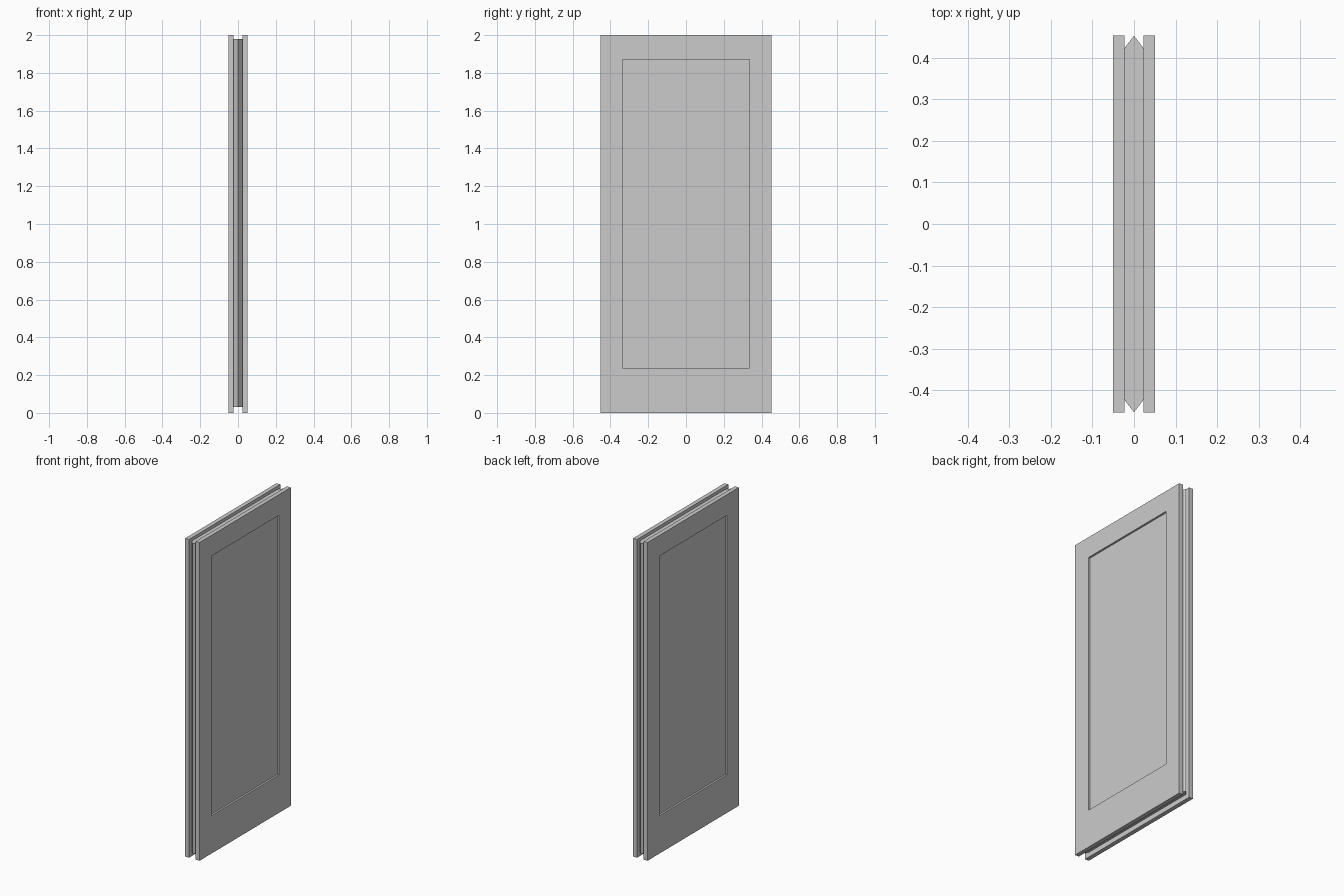
import bpy, bmesh

if "Cube" in bpy.data.objects:
    bpy.data.objects.remove(bpy.data.objects["Cube"])

HALF_W, HEIGHT = 0.453, 2.0
X_IN, X_OUT, RECESS = 0.023, 0.05, 0.012


def loft(name, loops):
    """Join matching vertex loops with quads and cap both ends."""
    bm = bmesh.new()
    rings = [[bm.verts.new(p) for p in loop] for loop in loops]
    n = len(rings[0])
    for a, b in zip(rings, rings[1:]):
        for i in range(n):
            j = (i + 1) % n
            bm.faces.new((a[i], a[j], b[j], b[i]))
    bm.faces.new(rings[0])
    bm.faces.new(rings[-1])
    bmesh.ops.recalc_face_normals(bm, faces=bm.faces)
    mesh = bpy.data.meshes.new(name)
    bm.to_mesh(mesh)
    bm.free()
    obj = bpy.data.objects.new(name, mesh)
    bpy.context.collection.objects.link(obj)
    return obj


def rect(x, half_w, z0, z1):
    return [(x, -half_w, z0), (x, half_w, z0), (x, half_w, z1), (x, -half_w, z1)]


# Two face boards, each with a sunken rectangular panel on its outer side
for side, label in ((-1, "left"), (1, "right")):
    loft(f"{label}_door_board", [
        rect(side * X_IN, HALF_W, 0, HEIGHT),
        rect(side * X_OUT, HALF_W, 0, HEIGHT),
        rect(side * X_OUT, 0.337, 0.238, 1.87),
        rect(side * (X_OUT - RECESS), 0.337, 0.238, 1.87),
    ])

# Core between the boards, with pointed side edges and set back at top and bottom
profile = [(-X_IN, -0.423), (0, -HALF_W), (X_IN, -0.423),
           (X_IN, 0.423), (0, HALF_W), (-X_IN, 0.423)]
loft("door_core", [[(x, y, z) for x, y in profile] for z in (0.03, 1.98)])
